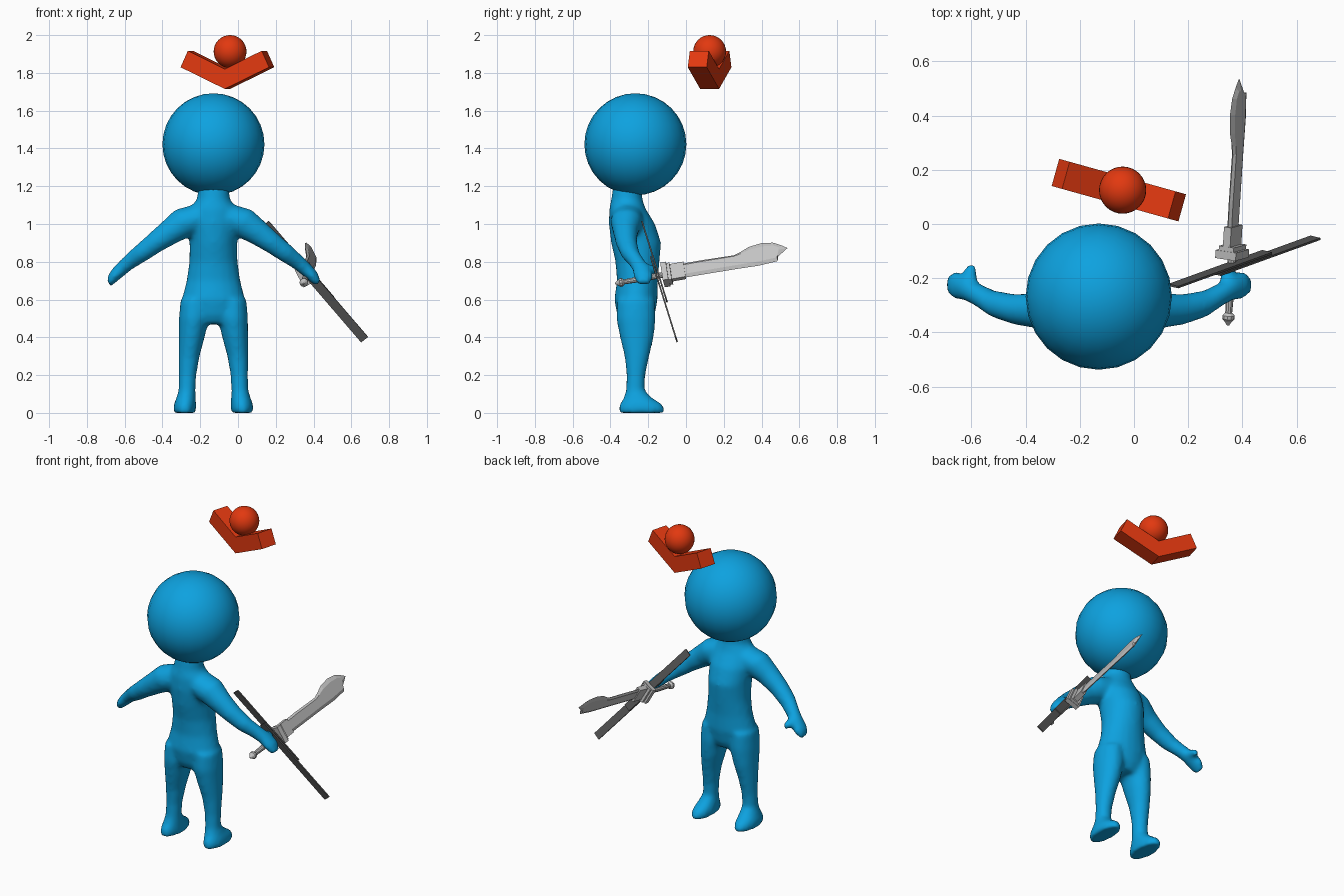
import bpy, bmesh, math
from mathutils import Vector, Matrix

cube = bpy.data.objects.get("Cube")
if cube:
    bpy.data.objects.remove(cube, do_unlink=True)

X, Y, Z = Vector((1, 0, 0)), Vector((0, 1, 0)), Vector((0, 0, 1))
MID = -0.13  # body centre line


def material(name, r, g, b):
    m = bpy.data.materials.new(name)
    m.use_nodes = True
    m.diffuse_color = (r, g, b, 1)
    m.node_tree.nodes["Principled BSDF"].inputs["Base Color"].default_value = (r, g, b, 1)
    return m


blue = material("blue skin", 0.004, 0.36, 0.74)
red = material("orange red", 0.76, 0.04, 0.005)
steel = material("light steel", 0.54, 0.54, 0.54)
dark = material("dark grey", 0.10, 0.10, 0.10)


def finish(bm, name, mat, matrix=None, smooth=False):
    bmesh.ops.recalc_face_normals(bm, faces=bm.faces)
    mesh = bpy.data.meshes.new(name)
    bm.to_mesh(mesh)
    bm.free()
    mesh.materials.append(mat)
    ob = bpy.data.objects.new(name, mesh)
    bpy.context.collection.objects.link(ob)
    if matrix:
        ob.matrix_world = matrix
    for p in mesh.polygons:
        p.use_smooth = smooth
    return ob


def loft(bm, rings, u, v, n=20):
    """Closed tube through (centre, radius along u, radius along v)."""
    loops = []
    for c, a, b in rings:
        angles = [2 * math.pi * i / n for i in range(n)]
        loops.append([bm.verts.new(Vector(c) + u * a * math.cos(t) + v * b * math.sin(t)) for t in angles])
    for lo, hi in zip(loops, loops[1:]):
        for i in range(n):
            bm.faces.new((lo[i], lo[(i + 1) % n], hi[(i + 1) % n], hi[i]))
    bm.faces.new(loops[0])
    bm.faces.new(loops[-1])


def box(name, mat, matrix, centre, size):
    bm = bmesh.new()
    bmesh.ops.create_cube(bm, size=1, matrix=Matrix.Translation(centre) @ Matrix.Diagonal((*size, 1)))
    return finish(bm, name, mat, matrix)


def ball(name, mat, centre, radius, segments, rings):
    bm = bmesh.new()
    bmesh.ops.create_uvsphere(bm, u_segments=segments, v_segments=rings, radius=radius)
    return finish(bm, name, mat, Matrix.Translation(centre), True)


def frame(origin, x, y, z):
    m = Matrix((x, y, z)).transposed().to_4x4()
    m.translation = origin
    return m


# Body: torso, then mirrored legs, arms and thumbs, fused into one skin
torso = [(0.47, -0.265, 0.11, 0.075), (0.52, -0.265, 0.15, 0.1), (0.6, -0.265, 0.168, 0.115),
         (0.7, -0.258, 0.143, 0.108), (0.8, -0.257, 0.128, 0.117), (0.9, -0.264, 0.127, 0.133),
         (1.0, -0.286, 0.135, 0.123), (1.08, -0.31, 0.125, 0.097), (1.13, -0.313, 0.088, 0.083),
         (1.21, -0.31, 0.08, 0.076)]
leg = [(0.1, -0.265, 0.6, 0.075, 0.1), (0.103, -0.265, 0.5, 0.08, 0.105), (0.115, -0.26, 0.4, 0.069, 0.09),
       (0.129, -0.26, 0.3, 0.056, 0.066), (0.137, -0.265, 0.2, 0.047, 0.05), (0.14, -0.268, 0.12, 0.045, 0.05),
       (0.145, -0.255, 0.08, 0.052, 0.075), (0.15, -0.24, 0.05, 0.058, 0.11),
       (0.152, -0.235, 0.025, 0.061, 0.124), (0.152, -0.235, 0, 0.058, 0.12)]
arm = [(0.06, -0.31, 1.04, 0.085, 0.08), (0.15, -0.315, 1.01, 0.085, 0.085), (0.23, -0.32, 0.957, 0.066, 0.069),
       (0.31, -0.315, 0.9, 0.057, 0.057), (0.39, -0.295, 0.84, 0.05, 0.049), (0.45, -0.26, 0.795, 0.044, 0.041),
       (0.49, -0.235, 0.76, 0.049, 0.037), (0.53, -0.225, 0.72, 0.052, 0.032), (0.555, -0.225, 0.685, 0.034, 0.02)]
thumb = [(0.47, -0.24, 0.765, 0.028), (0.475, -0.185, 0.76, 0.027), (0.47, -0.145, 0.75, 0.019)]

bm = bmesh.new()
loft(bm, [((MID, y, z), a, b) for z, y, a, b in torso], X, Y)
for side in (-1, 1):
    across = Vector((side * 0.64, 0, 0.77))
    loft(bm, [((MID + side * x, y, z), a, b) for x, y, z, a, b in leg], X, Y)
    loft(bm, [((MID + side * x, y, z), a, b) for x, y, z, a, b in arm], Y, across)
    loft(bm, [((MID + side * x, y, z), r, r) for x, y, z, r in thumb], X, Z, 12)
body = finish(bm, "body", blue, smooth=True)
fuse = body.modifiers.new("fuse", 'REMESH')
fuse.mode = 'VOXEL'
fuse.voxel_size = 0.012
fuse.use_smooth_shade = True
soften = body.modifiers.new("soften", 'SMOOTH')
soften.factor = 0.5
soften.iterations = 12

ball("head", blue, (MID, -0.268, 1.422), 0.27, 24, 16)

# Floating marker: a bent bar with a ball resting in it
ball("marker_ball", red, (-0.042, 0.125, 1.913), 0.087, 32, 16)
bar = [(-0.243, 1.83), (0, 1.715), (0.243, 1.83), (0.203, 1.917), (0, 1.82), (-0.203, 1.917)]
bm = bmesh.new()
rows = [[bm.verts.new((u, d, z)) for u, z in bar] for d in (-0.052, 0.052)]
for row in rows:
    bm.faces.new((row[0], row[1], row[4], row[5]))
    bm.faces.new((row[1], row[2], row[3], row[4]))
for i in range(6):
    j = (i + 1) % 6
    bm.faces.new((rows[0][i], rows[0][j], rows[1][j], rows[1][i]))
finish(bm, "marker_bar", red, Matrix.Translation((-0.056, 0.125, 0)) @ Matrix.Rotation(math.radians(-15.6), 4, 'Z'))

# Sword frame: y along the blade, z across its width
along = Vector((0.058, 1, 0.18)).normalized()
wide = Vector((-0.45, 0, 0.89))
wide = (wide - along * wide.dot(along)).normalized()
sword = frame((0.364, -0.08, 0.738), along.cross(wide), along, wide)

# Blade with bevelled edges
edge = [(0.05, 0.045), (0.16, 0.046), (0.345, 0.04), (0.38, 0.052), (0.43, 0.074), (0.5, 0.083), (0.56, 0.073),
        (0.6, 0.05), (0.632, 0.026), (0.575, -0.014), (0.57, -0.04), (0.47, -0.047), (0.345, -0.043), (0.05, -0.038)]
bm = bmesh.new()
rim = [bm.verts.new((0, l, w)) for l, w in edge]
for t in (-0.009, 0.009):
    flat = [bm.verts.new((t, min(l, 0.585), w * 0.65 + 0.004)) for l, w in edge]
    bm.faces.new(flat)
    for i in range(len(edge)):
        j = (i + 1) % len(edge)
        bm.faces.new((rim[i], rim[j], flat[j], flat[i]))
finish(bm, "sword_blade", steel, sword)

# Guard, collar and grip
box("sword_guard", steel, sword, (0, -0.03, 0), (0.085, 0.03, 0.105))
box("sword_guard_rim", steel, sword, (0, -0.008, 0), (0.062, 0.02, 0.1))
box("sword_collar", steel, sword, (0, 0.035, 0.004), (0.03, 0.08, 0.09))
grip = [(-0.3, 0.004), (-0.285, 0.014), (-0.275, 0.023), (-0.262, 0.023), (-0.252, 0.013),
        (-0.15, 0.017), (-0.03, 0.015)]
bm = bmesh.new()
loft(bm, [((0, l, 0), r, r) for l, r in grip], X, Z, 10)
finish(bm, "sword_grip", steel, sword)

# Sheath: two overlapping thin strips
start, end = Vector((0.145, -0.235, 1.0)), Vector((0.67, -0.045, 0.39))
down = (end - start).normalized()
normal = Vector((0, 0.956, 0.292))
normal = (normal - down * normal.dot(down)).normalized()
sheath = frame(start, down.cross(normal), down, normal)
length = (end - start).length
for name, a, b, offset in (("sheath_upper", 0, 0.66, 0.006), ("sheath_lower", 0.3, 1, -0.006)):
    box(name, dark, sheath, (0, length * (a + b) / 2, offset), (0.047, length * (b - a), 0.008))
